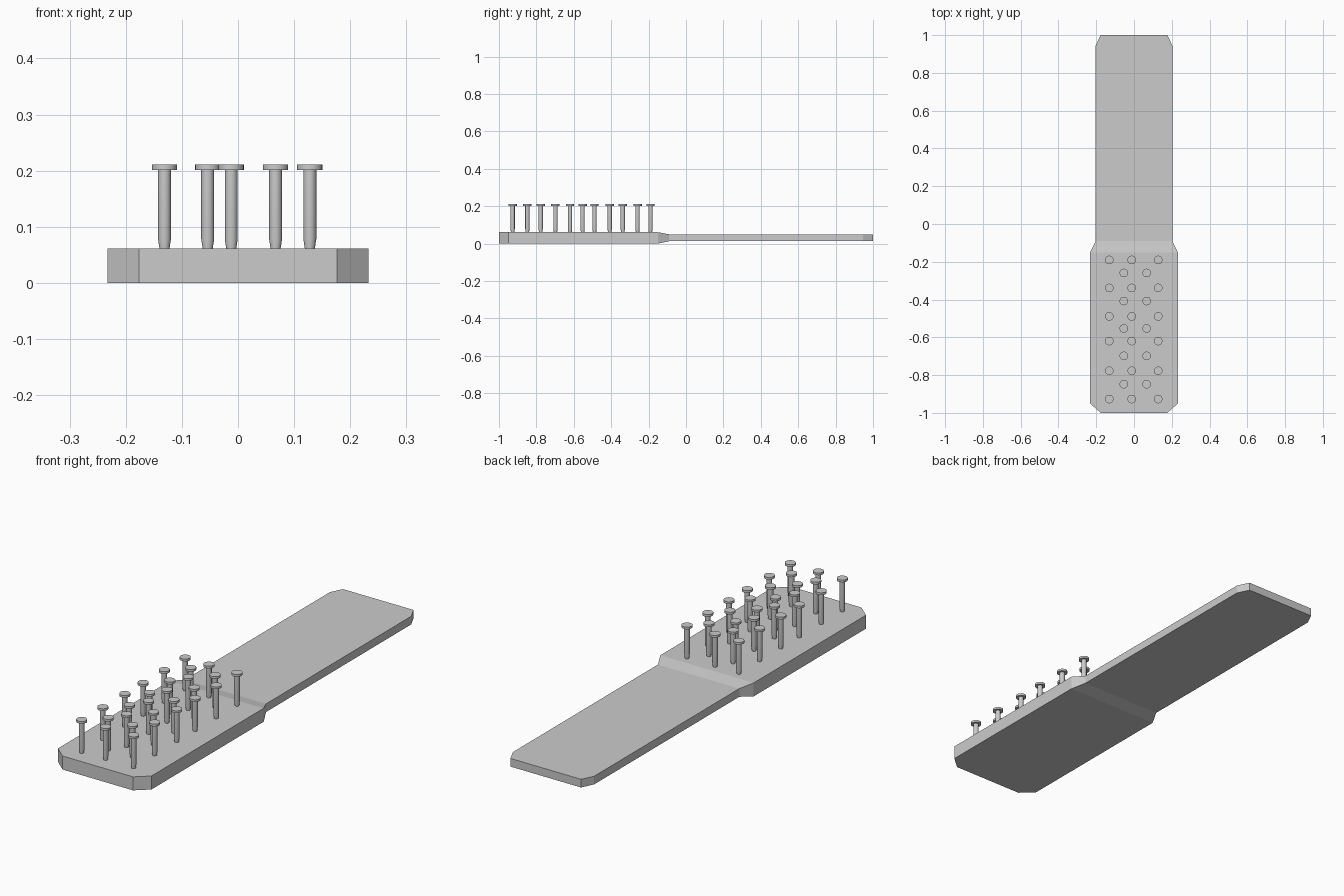
import bpy
import bmesh
import math

cube = bpy.data.objects.get("Cube")
if cube:
    bpy.data.objects.remove(cube, do_unlink=True)

grey = bpy.data.materials.new("plain grey")
grey.use_nodes = True
colour = (0.6, 0.6, 0.6, 1)
grey.diffuse_color = colour
grey.node_tree.nodes["Principled BSDF"].inputs["Base Color"].default_value = colour


def make_object(name, bm):
    bmesh.ops.recalc_face_normals(bm, faces=bm.faces)
    mesh = bpy.data.meshes.new(name)
    bm.to_mesh(mesh)
    bm.free()
    mesh.materials.append(grey)
    obj = bpy.data.objects.new(name, mesh)
    bpy.context.collection.objects.link(obj)
    return obj


# Paddle board: rectangular sections (y, half width, bottom, top) joined lengthwise
sections = [(-1, 0.176, 0, 0.061), (-0.95, 0.233, 0, 0.061),
            (-0.15, 0.233, 0, 0.061), (-0.09, 0.203, 0.013, 0.05),
            (0.945, 0.203, 0.013, 0.05), (1, 0.176, 0.013, 0.05)]
bm = bmesh.new()
rings = [[bm.verts.new(p) for p in ((-w, y, lo), (w, y, lo), (w, y, hi), (-w, y, hi))]
         for y, w, lo, hi in sections]
for a, b in zip(rings, rings[1:]):
    for i in range(4):
        j = (i + 1) % 4
        bm.faces.new((a[i], a[j], b[j], b[i]))
bm.faces.new(rings[0])
bm.faces.new(rings[-1])
make_object("brush_board", bm)

# Headed pin: a lathed profile (radius, height) with a tapered foot and flat cap
profile = [(0.008, 0.055), (0.0115, 0.078), (0.0115, 0.201),
           (0.0225, 0.201), (0.0225, 0.211)]
sides = 20
bm = bmesh.new()
rings = [[bm.verts.new((r * math.cos(math.tau * i / sides),
                        r * math.sin(math.tau * i / sides), z))
          for i in range(sides)] for r, z in profile]
for a, b in zip(rings, rings[1:]):
    for i in range(sides):
        j = (i + 1) % sides
        bm.faces.new((a[i], a[j], b[j], b[i]))
bm.faces.new(rings[0])
bm.faces.new(rings[-1])
pin = make_object("pin", bm)
bpy.context.view_layer.objects.active = pin
pin.select_set(True)
bpy.ops.object.shade_smooth_by_angle(angle=math.radians(35))

# Pins in staggered rows of three and two
row_y = [-0.927, -0.848, -0.777, -0.698, -0.62, -0.553,
         -0.489, -0.408, -0.338, -0.259, -0.19]
columns = [(-0.131, -0.012, 0.128), (-0.054, 0.067)]
spots = [(x, y) for row, y in enumerate(row_y) for x in columns[row % 2]]
pin.location = (*spots[0], 0)
for x, y in spots[1:]:
    copy = pin.copy()
    copy.location = (x, y, 0)
    bpy.context.collection.objects.link(copy)
